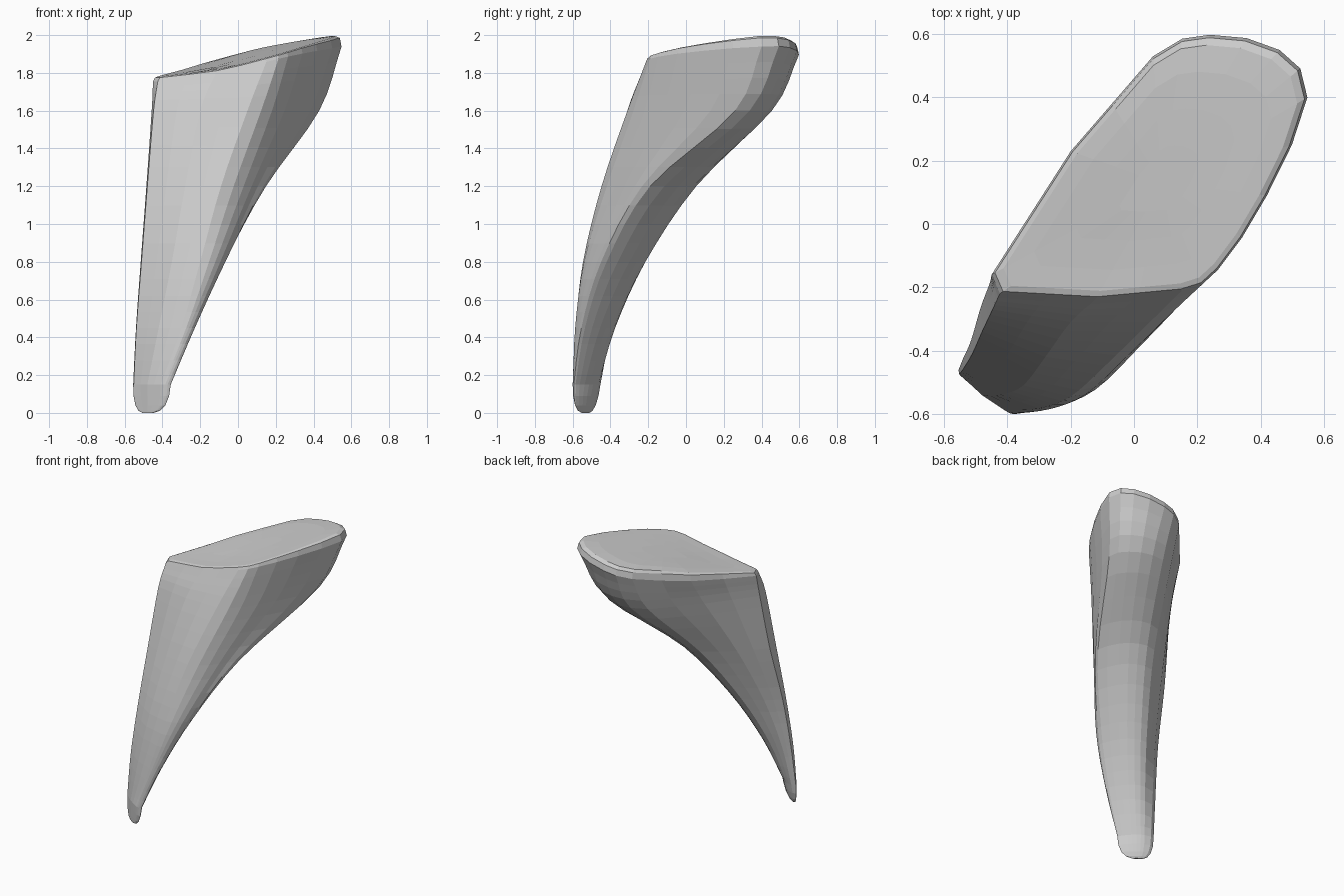
import bpy, bmesh
from math import exp
from mathutils import Vector

if "Cube" in bpy.data.objects:
    bpy.data.objects.remove(bpy.data.objects["Cube"])

# Cross-sections, 11 points each: left corner, front, right, rounded back, left side
SECTIONS = [
    (0.15, [(-.555, -.462), (-.552, -.475), (-.48, -.541), (-.41, -.588), (-.385, -.60), (-.362, -.597),
            (-.357, -.585), (-.392, -.537), (-.435, -.492), (-.48, -.463), (-.525, -.453)]),
    (0.45, [(-.54, -.425), (-.538, -.455), (-.42, -.54), (-.30, -.583), (-.26, -.583), (-.233, -.565),
            (-.233, -.535), (-.28, -.455), (-.34, -.397), (-.41, -.375), (-.49, -.392)]),
    (0.8, [(-.515, -.368), (-.511, -.41), (-.35, -.51), (-.20, -.545), (-.12, -.522), (-.076, -.47),
           (-.07, -.42), (-.125, -.30), (-.20, -.232), (-.295, -.215), (-.425, -.285)]),
    (1.2, [(-.485, -.265), (-.48, -.34), (-.28, -.42), (-.09, -.447), (.03, -.375), (.105, -.27),
           (.148, -.19), (.09, -.04), (-.01, .04), (-.14, .04), (-.335, -.105)]),
    (1.6, [(-.457, -.19), (-.447, -.27), (-.2, -.31), (.05, -.31), (.18, -.22), (.31, -.01),
           (.43, .26), (.37, .39), (.22, .455), (.025, .40), (-.23, .118)]),
    (None, [(-.45, -.16), (-.424, -.22), (-.12, -.237), (.15, -.212), (.265, -.145), (.42, .09),
            (.548, .40), (.46, .55), (.24, .598), (.06, .53), (-.2, .23)]),
]
ROUND = 3, 9       # the rounded stretch of each section, which gets extra points


def top_z(x, y):
    """Tilted top that sags a little along the front."""
    sag = .024 * exp(-(x + .1) ** 2 / .07 - (y + .2) ** 2 / .12)
    return 1.877 + .185 * x + .07 * y - sag


def catmull(a, b, c, d, t):
    return .5 * (2 * b + (c - a) * t + (2 * a - 5 * b + 4 * c - d) * t * t
                 + (3 * b - a - 3 * c + d) * t ** 3)


def rounded(pts):
    """Add midpoints: curved along the right and back, straight elsewhere."""
    p = [Vector((x, y, 0)) for x, y in pts]
    out = []
    for i, v in enumerate(p):
        nxt = p[(i + 1) % len(p)]
        out.append(v)
        if ROUND[0] <= i < ROUND[1]:
            out.append(catmull(p[i - 1], v, nxt, p[(i + 2) % len(p)], .5))
        else:
            out.append((v + nxt) / 2)
    return out


def capped(ring, k, z):
    """Shrink a ring about its middle and put it on a height function."""
    c = sum(ring, Vector()) / len(ring)
    flat = [c + (v - c) * k for v in ring]
    return [Vector((p.x, p.y, z(p.x, p.y))) for p in flat]


def blade(ring, width, thick, z):
    """Shrink the foot section towards its flat front, as a thin rounded tongue."""
    mid = Vector((-.483, -.53, 0))
    u = Vector((.82, -.57, 0)).normalized()
    n = Vector((-u.y, u.x, 0))
    out = []
    for v in ring:
        d = v - mid
        p = mid + u * d.dot(u) * width + n * d.dot(n) * thick
        out.append(Vector((p.x, p.y, z)))
    return out


keys = []
for z, pts in SECTIONS:
    ring = rounded(pts)
    for v in ring:
        drop = .022 + .045 * min(1, max(0, (v.y + .2) / .6))
        v.z = top_z(v.x, v.y) - drop if z is None else z
    keys.append(ring)

# Foot tongue, then a smooth loft between the sections
rings = [blade(keys[0], *s) for s in ((.3, .15, 0), (.58, .3, .012), (.8, .5, .04), (.95, .75, .09))]
n = len(keys)
for i in range(n - 1):
    a, b, c = keys[max(i - 1, 0)], keys[i], keys[i + 1]
    # the last span continues straight into the rim
    d = keys[i + 2] if i + 2 < n else [2 * q - p for p, q in zip(b, c)]
    for s in range(4):
        rings.append([catmull(*q, s / 4) for q in zip(a, b, c, d)])

# Rounded rim and top
rings.append(keys[-1])
rings.append(capped(keys[-1], .98, lambda x, y: top_z(x, y) - .005 - .035 * max(0, y)))
for k in (.93, .75, .5, .25):
    rings.append(capped(keys[-1], k, lambda x, y: top_z(x, y) - (.012 * max(0, y) if k > .9 else 0)))

bm = bmesh.new()
loops = [[bm.verts.new(v) for v in r] for r in rings]
for lo, hi in zip(loops, loops[1:]):
    m = len(lo)
    for j in range(m):
        k = (j + 1) % m
        bm.faces.new((lo[j], lo[k], hi[k], hi[j]))
bm.faces.new(loops[0][::-1])
bm.faces.new(loops[-1])
bmesh.ops.recalc_face_normals(bm, faces=bm.faces)

mesh = bpy.data.meshes.new("curved_leg")
bm.to_mesh(mesh)
bm.free()
leg = bpy.data.objects.new("curved_leg", mesh)
bpy.context.collection.objects.link(leg)

# Single grey colour
grey = bpy.data.materials.new("light_grey")
grey.diffuse_color = (.6, .6, .6, 1)
grey.use_nodes = True
grey.node_tree.nodes["Principled BSDF"].inputs["Base Color"].default_value = grey.diffuse_color
mesh.materials.append(grey)
